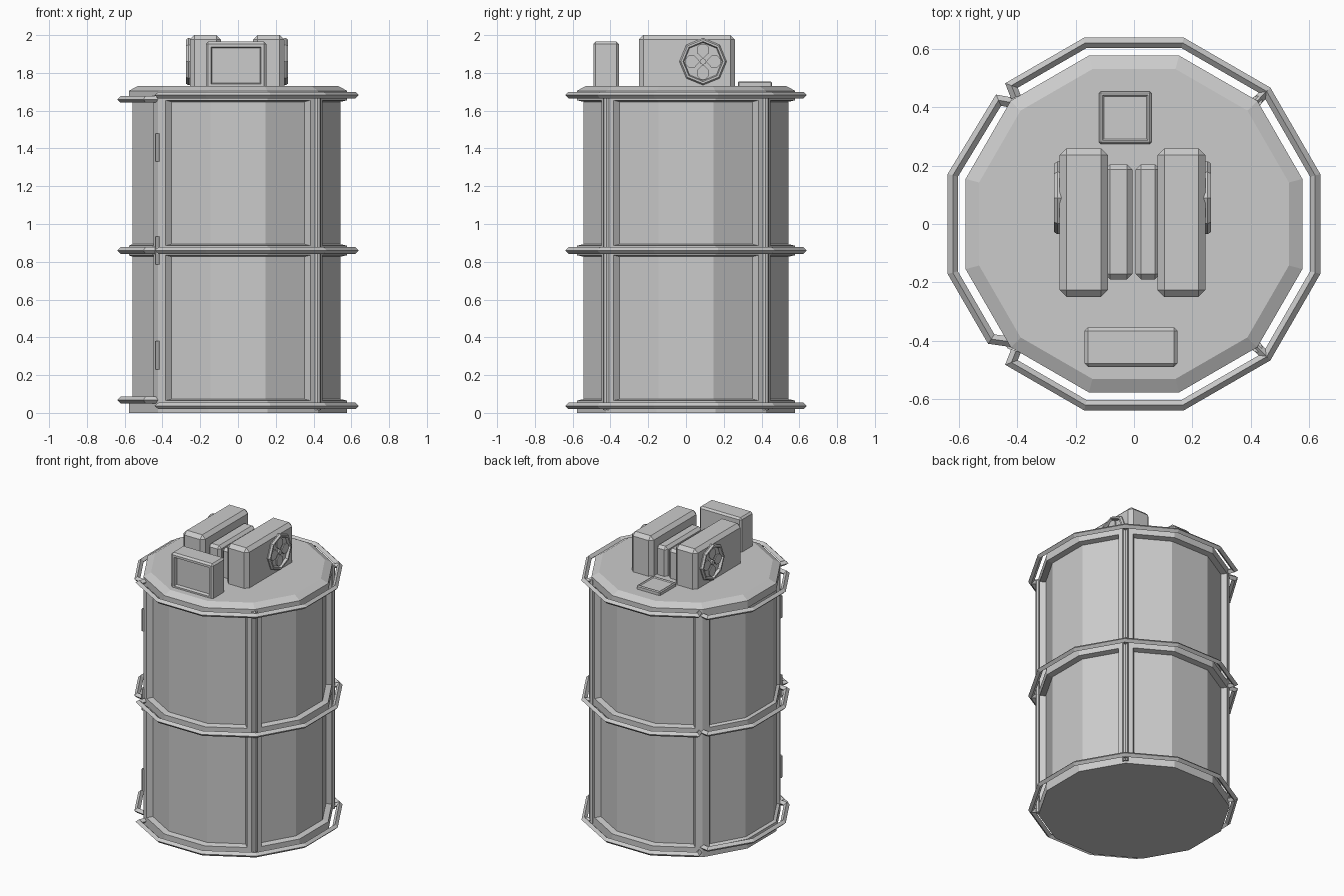
import bpy
import bmesh
from math import cos, sin, pi, radians
from mathutils import Vector, Matrix

if "Cube" in bpy.data.objects:
    bpy.data.objects.remove(bpy.data.objects["Cube"])

GREY = (0.6, 0.6, 0.6, 1)
metal = bpy.data.materials.new("plain_grey")
metal.diffuse_color = GREY
metal.use_nodes = True
metal.node_tree.nodes["Principled BSDF"].inputs["Base Color"].default_value = GREY

APOTHEM = 0.578
UP = Vector((0, 0, 1))


def finish(name, bm):
    bmesh.ops.recalc_face_normals(bm, faces=bm.faces)
    mesh = bpy.data.meshes.new(name)
    bm.to_mesh(mesh)
    bm.free()
    mesh.materials.append(metal)
    ob = bpy.data.objects.new(name, mesh)
    bpy.context.collection.objects.link(ob)
    return ob


def loft(bm, rings, cap=True):
    """Skin closed rings of points, returning the side faces by row."""
    loops = [[bm.verts.new(p) for p in ring] for ring in rings]
    rows = []
    for a, b in zip(loops, loops[1:]):
        n = len(a)
        rows.append([bm.faces.new((a[i], a[(i + 1) % n], b[(i + 1) % n], b[i]))
                     for i in range(n)])
    if cap:
        bm.faces.new(loops[0][::-1])
        bm.faces.new(loops[-1])
    return rows


def corner(deg, apothem):
    r = apothem / cos(pi / 12)
    return Vector((r * cos(radians(deg)), r * sin(radians(deg)), 0))


def box(name, x, y, z, bevel=0.0, recess=None):
    """Box from ranges, with optional inset panel: (direction, margin, depth)."""
    bm = bmesh.new()
    bmesh.ops.create_cube(bm, size=1)
    for v in bm.verts:
        v.co = [lo + (hi - lo) * (c + 0.5) for c, (lo, hi) in zip(v.co, (x, y, z))]
    if bevel:
        edges = [e for e in bm.edges if max(v.co.z for v in e.verts) > z[0] + 0.001]
        bmesh.ops.bevel(bm, geom=edges, offset=bevel, segments=1, affect='EDGES')
    bm.normal_update()
    if recess:
        direction, margin, depth = recess
        face = max(bm.faces, key=lambda f: f.normal.dot(Vector(direction)) + f.calc_area())
        normal = face.normal.copy()
        bmesh.ops.inset_region(bm, faces=[face], thickness=margin)
        bmesh.ops.inset_region(bm, faces=[face], thickness=0.008)
        for v in face.verts:
            v.co -= normal * depth
    return finish(name, bm)


def pipe(name, points, radius, caps=True):
    """Four-sided bar swept along a level path with mitred corners."""
    pts = [Vector(p) for p in points]
    rings = []
    for i, p in enumerate(pts):
        before = (p - pts[i - 1]).normalized() if i else (pts[1] - p).normalized()
        after = (pts[i + 1] - p).normalized() if i < len(pts) - 1 else before
        tangent = (before + after).normalized()
        side = tangent.cross(UP) / max(0.5, tangent.dot(before))
        rings.append([p + side * radius, p + UP * radius,
                      p - side * radius, p - UP * radius])
    bm = bmesh.new()
    loft(bm, rings, caps)
    return finish(name, bm)


def post(name, at, z0, z1, radius, sides=8):
    bm = bmesh.new()
    loft(bm, [[(at[0] + radius * cos(2 * pi * i / sides),
                at[1] + radius * sin(2 * pi * i / sides), z)
               for i in range(sides)] for z in (z0, z1)])
    return finish(name, bm)


# Drum body: twelve sides, with three-sided panels framed by corner posts and bands
outline = []
for quadrant in range(4):
    base = -45 + 90 * quadrant
    ring = [corner(base + 30 * k, APOTHEM) for k in range(4)]
    trim = 0.15
    outline += [ring[0], ring[0].lerp(ring[1], trim), ring[1],
                ring[2], ring[3].lerp(ring[2], trim)]

bm = bmesh.new()
levels = [(0, 1), (0.065, 1), (0.835, 1), (0.885, 1), (1.655, 1),
          (1.705, 1), (1.73, 0.92)]
rows = loft(bm, [[(p.x * s, p.y * s, z) for p in outline] for z, s in levels])
bm.normal_update()
for row in (rows[1], rows[3]):
    for quadrant in range(4):
        panel = row[quadrant * 5 + 1:quadrant * 5 + 4]
        bmesh.ops.inset_region(bm, faces=panel, thickness=0.008, use_even_offset=True)
        depth = 0.967 if quadrant == 2 else 0.938
        for v in {v for f in panel for v in f.verts}:
            v.co.x *= depth
            v.co.y *= depth
finish("drum_body", bm)

# Guard rails: a long one around three quarters and a short one on the door
for label, z_main, z_door in (("lower", 0.037, 0.068), ("middle", 0.86, 0.86),
                              ("upper", 1.682, 1.66)):
    path = [corner(a, 0.622) for a in range(-105, 106, 30)]
    stop = corner(135, 0.622).lerp(path[-1], 0.12)
    inner = Vector((-0.405, 0.435, 0))

    def flip(p):
        return Vector((p.x, -p.y, 0))

    path = [flip(inner), flip(stop)] + path + [stop, inner]
    pipe(label + "_guard_rail", [p + UP * z_main for p in path], 0.0175)
    door = [(-0.41, 0.415), (-0.465, 0.425), (-0.622, 0.167),
            (-0.622, -0.167), (-0.49, -0.395), (-0.42, -0.405)]
    pipe(label + "_door_rail", [(x, y, z_door) for x, y in door], 0.0175)
    for side, angle in (("back", 45), ("front", -45)):
        pipe(label + "_" + side + "_strut",
             [corner(angle, a) + UP * z_main for a in (0.56, 0.625)], 0.016)

# Upright pipes on the corners, and door hinges
for side, angle in (("back", 45), ("front", -45)):
    post(side + "_corner_pipe", corner(angle, 0.576), 0.015, 1.69, 0.019)
for i, z in enumerate((0.305, 0.86, 1.405)):
    post("door_hinge_%d" % (i + 1), (-0.424, -0.416), z - 0.075, z + 0.075, 0.015)

# Lid machinery: two large housings around two core blocks
box("right_housing", (-0.255, -0.09), (-0.25, 0.26), (1.725, 2.0), 0.024)
box("left_housing", (0.08, 0.245), (-0.25, 0.26), (1.725, 2.0), 0.024)
box("right_core", (-0.1, -0.006), (-0.19, 0.205), (1.725, 1.93), 0.018)
box("left_core", (0.006, 0.09), (-0.19, 0.205), (1.725, 1.93), 0.018)

# Display in front and hatch plate behind
box("display", (-0.17, 0.15), (-0.49, -0.355), (1.725, 1.965), 0.012,
    ((0, -9, 0), 0.022, 0.02))
box("hatch_plate", (-0.12, 0.06), (0.275, 0.455), (1.725, 1.755), 0.006,
    ((0, 0, 9), 0.008, 0.006))

# Fans on the outer sides of the housings
PETAL = [(0.016, 0), (0.045, 0.032), (0.075, 0.032), (0.094, 0.012),
         (0.094, -0.012), (0.075, -0.032), (0.045, -0.032)]
for label, sign, face_x in (("left", 1, 0.245), ("right", -1, 0.255)):
    place = Matrix.Translation((sign * face_x, 0.09, 1.86))

    def at(out, y, z):
        return place @ Vector((sign * out, y, z))

    bm = bmesh.new()
    profile = [(0.12, -0.02), (0.125, 0.008), (0.117, 0.02), (0.106, 0.02), (0.1, 0.002)]
    loft(bm, [[at(out, r * cos(i * pi / 4), r * sin(i * pi / 4)) for i in range(8)]
              for r, out in profile])
    finish(label + "_fan_shroud", bm)

    bm = bmesh.new()
    for k in range(4):
        c, s = cos(k * pi / 2), sin(k * pi / 2)
        loft(bm, [[at(out, u * c - v * s, u * s + v * c) for u, v in PETAL]
                  for out in (0.004, 0.011)])
    loft(bm, [[at(out, 0.017 * cos(i * pi / 4), 0.017 * sin(i * pi / 4))
               for i in range(8)] for out in (0, 0.016)])
    finish(label + "_fan_blades", bm)
